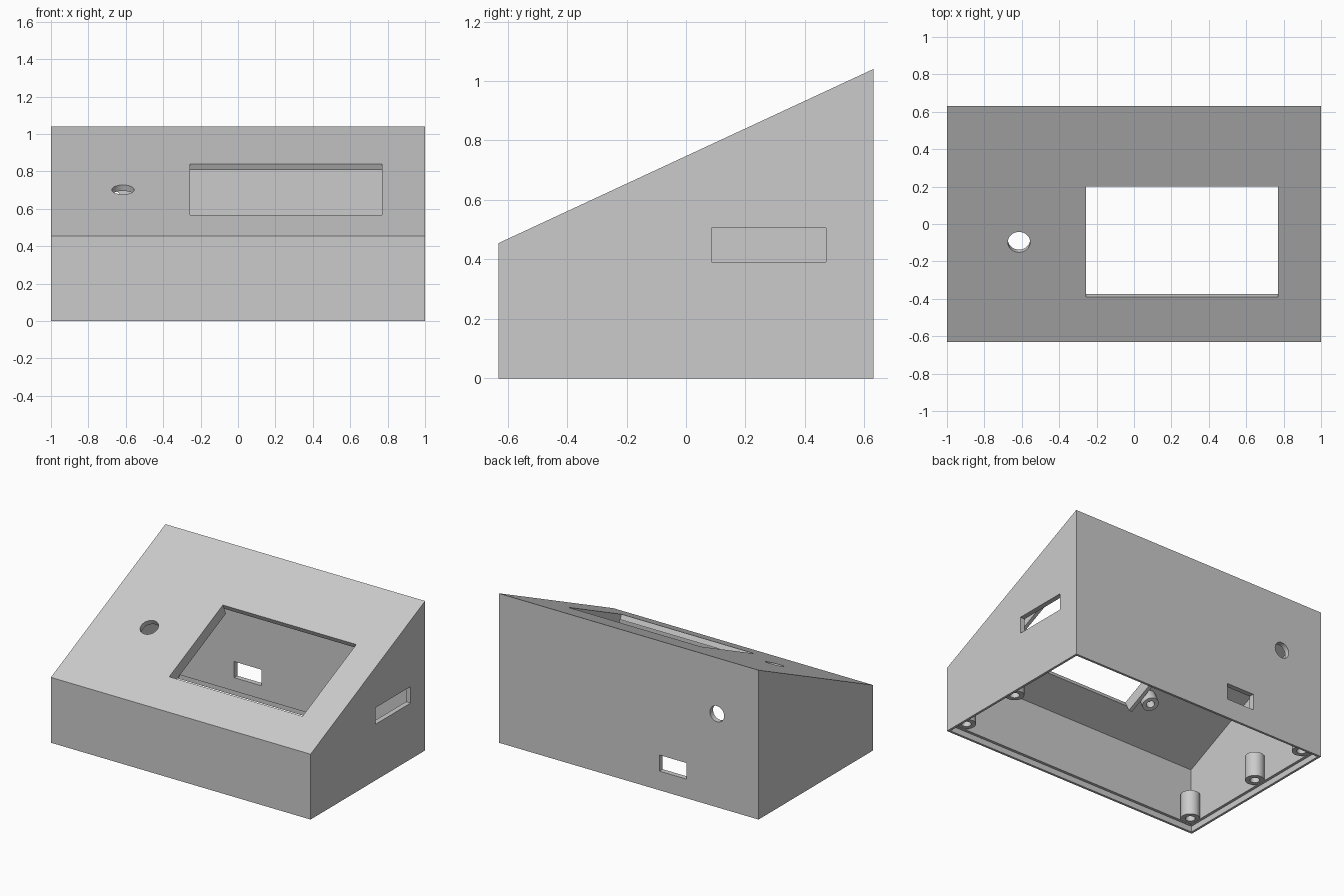
import bpy, bmesh, math
from mathutils import Matrix, Vector

if "Cube" in bpy.data.objects:
    bpy.data.objects.remove(bpy.data.objects["Cube"], do_unlink=True)

# Main dimensions
HALF_Y, FRONT_H, BACK_H, WALL = 0.63, 0.455, 1.04, 0.035
ANGLE = math.atan2(BACK_H - FRONT_H, 2 * HALF_Y)
TILT = Matrix.Rotation(ANGLE, 4, 'X')

grey = bpy.data.materials.new("plain_grey")
grey.use_nodes = True
grey.diffuse_color = (0.6, 0.6, 0.6, 1)
grey.node_tree.nodes["Principled BSDF"].inputs["Base Color"].default_value = (0.6, 0.6, 0.6, 1)


def slope_z(y):
    return FRONT_H + (y + HALF_Y) * math.tan(ANGLE)


def on_slope(x, y):
    """Frame on the sloped face: local z points out of it."""
    return Matrix.Translation((x, y, slope_z(y))) @ TILT


def finish(bm, name):
    bmesh.ops.recalc_face_normals(bm, faces=bm.faces)
    mesh = bpy.data.meshes.new(name)
    bm.to_mesh(mesh)
    bm.free()
    mesh.materials.append(grey)
    obj = bpy.data.objects.new(name, mesh)
    bpy.context.collection.objects.link(obj)
    return obj


def wedge(name, half_x, profile):
    bm = bmesh.new()
    face = bm.faces.new([bm.verts.new((-half_x, y, z)) for y, z in profile])
    new = bmesh.ops.extrude_face_region(bm, geom=[face])["geom"]
    verts = [v for v in new if isinstance(v, bmesh.types.BMVert)]
    bmesh.ops.translate(bm, verts=verts, vec=(2 * half_x, 0, 0))
    return finish(bm, name)


def box(name, size, place):
    bm = bmesh.new()
    bmesh.ops.create_cube(bm, size=1, matrix=place @ Matrix.Diagonal((*size, 1)))
    return finish(bm, name)


def cylinder(name, radius, depth, place):
    bm = bmesh.new()
    bmesh.ops.create_cone(bm, cap_ends=True, segments=32, radius1=radius,
                          radius2=radius, depth=depth, matrix=place)
    return finish(bm, name)


def cut(target, cutter):
    mod = target.modifiers.new("cut", 'BOOLEAN')
    mod.operation, mod.solver, mod.object = 'DIFFERENCE', 'EXACT', cutter
    bpy.context.view_layer.objects.active = target
    bpy.ops.object.modifier_apply(modifier=mod.name)
    bpy.data.objects.remove(cutter, do_unlink=True)


def smooth(obj):
    bpy.ops.object.select_all(action='DESELECT')
    obj.select_set(True)
    bpy.context.view_layer.objects.active = obj
    bpy.ops.object.shade_smooth_by_angle(angle=math.radians(35))


def post(name, radius, length, place):
    """Screw post with a blind bore in its lower end."""
    obj = cylinder(name, radius, length, place)
    cut(obj, cylinder("bore", radius * 0.5, length, place @ Matrix.Translation((0, 0, -0.03))))
    smooth(obj)


at = Matrix.Translation

# Hollow wedge-shaped housing, open underneath
housing = wedge("housing", 1, [(-HALF_Y, 0), (HALF_Y, 0), (HALF_Y, BACK_H), (-HALF_Y, FRONT_H)])
inner_y, drop = HALF_Y - WALL, WALL / math.cos(ANGLE)
cut(housing, wedge("cavity", 1 - WALL, [(-inner_y, -0.1), (inner_y, -0.1),
                                        (inner_y, slope_z(inner_y) - drop),
                                        (-inner_y, slope_z(-inner_y) - drop)]))
# Rebate for the base plate
cut(housing, box("rebate", (1.968, 2 * HALF_Y - 0.032, 0.08), at((0, 0, 0))))

# Display window and button hole in the sloped face
WIN_X, WIN_Y, WIN_W = 0.257, -0.095, 1.027
WIN_L = 0.59 / math.cos(ANGLE)
window = on_slope(WIN_X, WIN_Y)
cut(housing, box("window", (WIN_W, WIN_L, 0.2), window))
cut(housing, cylinder("button_hole", 0.06, 0.2, on_slope(-0.615, -0.097)))

# Side slot, rear socket and rear cable hole
cut(housing, box("side_slot", (0.2, 0.385, 0.115), at((1, 0.278, 0.448))))
cut(housing, box("rear_socket", (0.21, 0.2, 0.112), at((-0.341, HALF_Y, 0.189))))
cut(housing, cylinder("cable_hole", 0.055, 0.2,
                      at((-0.68, HALF_Y, 0.65)) @ Matrix.Rotation(math.pi / 2, 4, 'X')))
smooth(housing)

# Rails and screw bosses behind the display window
for side, label in ((-1, "right"), (1, "left")):
    rail_x = side * (WIN_W / 2 + 0.0125)
    box("window_rail_" + label, (0.025, WIN_L, 0.05), window @ at((rail_x, 0, -0.055)))
    for end, level in ((-1, "lower"), (1, "upper")):
        post(f"display_boss_{level}_{label}", 0.053, 0.085,
             window @ at((side * 0.593, end * 0.21, -0.0675)))

# Base plate screw posts along both side walls
spots = [(-0.917, -0.545), (-0.917, 0.083), (-0.907, 0.55), (0.917, -0.54), (0.917, -0.07)]
for i, (x, y) in enumerate(spots):
    post(f"base_post_{i + 1}", 0.061, 0.17, at((x, y, 0.126)))
